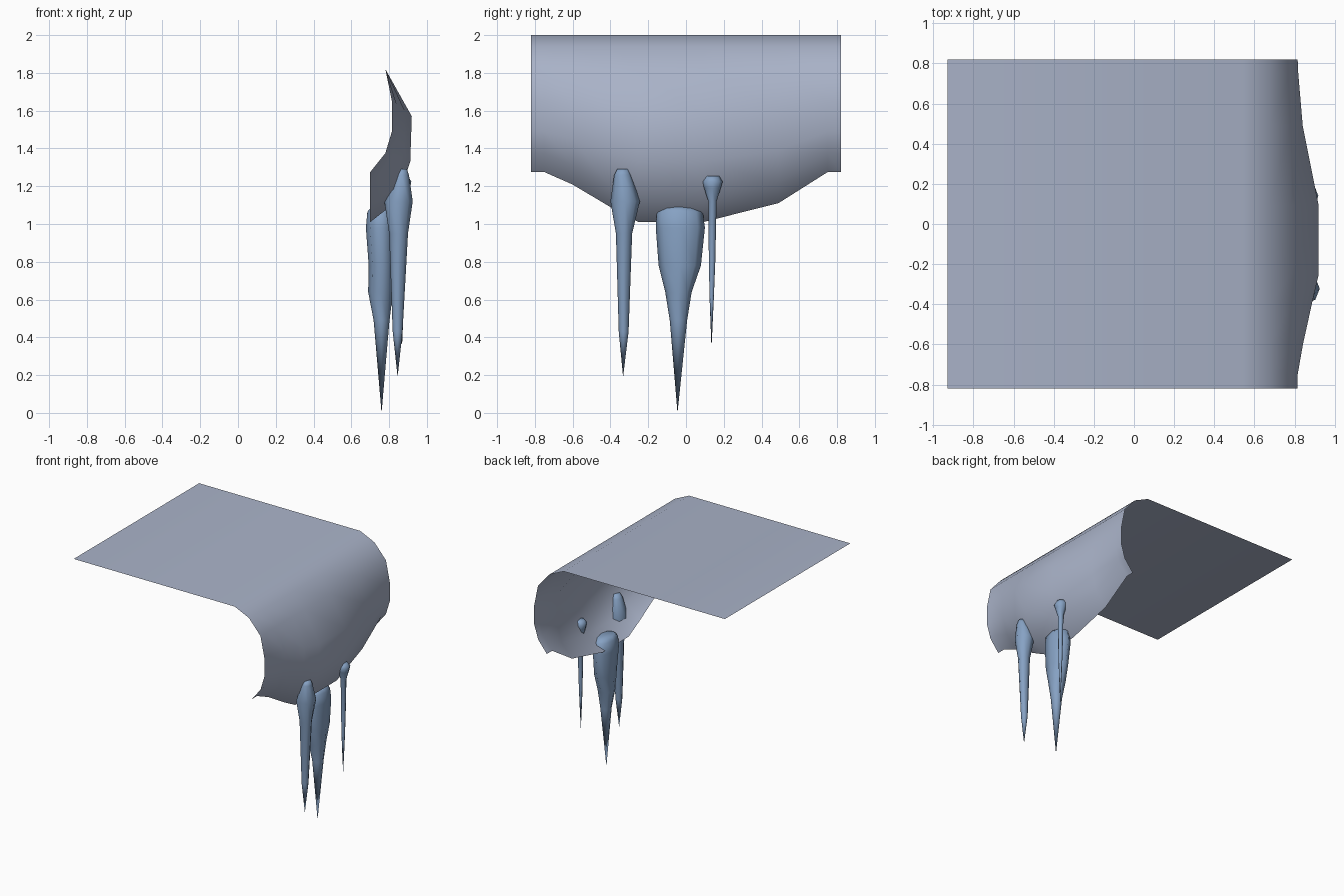
import bpy, bmesh, math

if "Cube" in bpy.data.objects:
    bpy.data.objects.remove(bpy.data.objects["Cube"])

def material(name, color):
    m = bpy.data.materials.new(name)
    m.diffuse_color = (*color, 1)
    m.use_nodes = True
    m.node_tree.nodes["Principled BSDF"].inputs["Base Color"].default_value = m.diffuse_color
    return m

snow = material("snow", (0.40, 0.45, 0.58))
ice = material("ice", (0.24, 0.36, 0.55))

def finish(name, bm, mat):
    me = bpy.data.meshes.new(name)
    bm.to_mesh(me)
    bm.free()
    me.materials.append(mat)
    ob = bpy.data.objects.new(name, me)
    bpy.context.collection.objects.link(ob)
    for p in me.polygons:
        p.use_smooth = True
    return ob

# Snow ledge: flat sheet that curls over and bulges in the middle
end = [(-.93, 2), (.545, 2), (.675, 1.94), (.78, 1.82), (.815, 1.65),
       (.815, 1.49), (.78, 1.375), (.70, 1.275)]
mid = [(-.93, 2), (.545, 2), (.675, 1.94), (.78, 1.82), (.92, 1.57),
       (.912, 1.33), (.84, 1.12), (.70, 1.01)]
# y, bulge weight, droop weight
stations = [(-.82, 0, 0), (-.75, 0, 0), (-.6, .25, .25), (-.4, .67, .7),
            (-.25, 1, 1), (.09, 1, 1), (.49, .24, .62), (.75, .03, 0), (.82, 0, 0)]
bm = bmesh.new()
cols = []
for y, wx, wz in stations:
    cols.append([bm.verts.new((a[0] + (b[0] - a[0]) * wx, y, a[1] + (b[1] - a[1]) * wz))
                 for a, b in zip(end, mid)])
for c, d in zip(cols, cols[1:]):
    for i in range(len(end) - 1):
        bm.faces.new((c[i], c[i + 1], d[i + 1], d[i]))
finish("snow_ledge", bm, snow)

# Icicles: rings (x, y, z, rx, ry) closed by a cap and a pointed tip
def icicle(name, rings, tip, n=8):
    bm = bmesh.new()
    loops = []
    for x, y, z, rx, ry in rings:
        loops.append([bm.verts.new((x + rx * math.cos(2 * math.pi * i / n),
                                    y + ry * math.sin(2 * math.pi * i / n), z))
                      for i in range(n)])
    bm.faces.new(loops[0])
    for a, b in zip(loops, loops[1:]):
        for i in range(n):
            j = (i + 1) % n
            bm.faces.new((a[i], b[i], b[j], a[j]))
    t = bm.verts.new(tip)
    for i in range(n):
        bm.faces.new((loops[-1][i], t, loops[-1][(i + 1) % n]))
    bmesh.ops.recalc_face_normals(bm, faces=bm.faces)
    finish(name, bm, ice)

icicle("left_icicle", [
    (.87, -.335, 1.29, .025, .03), (.865, -.335, 1.26, .04, .045),
    (.85, -.322, 1.12, .075, .078), (.85, -.328, .95, .05, .043),
    (.845, -.33, .43, .026, .026)], (.845, -.333, .19))
icicle("middle_icicle", [
    (.755, -.04, 1.09, .05, .08), (.755, -.033, 1.065, .07, .122),
    (.755, -.03, .98, .078, .13), (.76, -.033, .78, .068, .112),
    (.755, -.04, .64, .066, .07), (.76, -.04, .49, .042, .046)], (.76, -.045, 0))
icicle("right_icicle", [
    (.868, .14, 1.255, .03, .035), (.868, .14, 1.225, .05, .054),
    (.868, .14, 1.19, .042, .044), (.868, .14, 1.12, .022, .022),
    (.868, .138, .8, .017, .017), (.868, .136, .6, .011, .011)], (.868, .135, .34))
